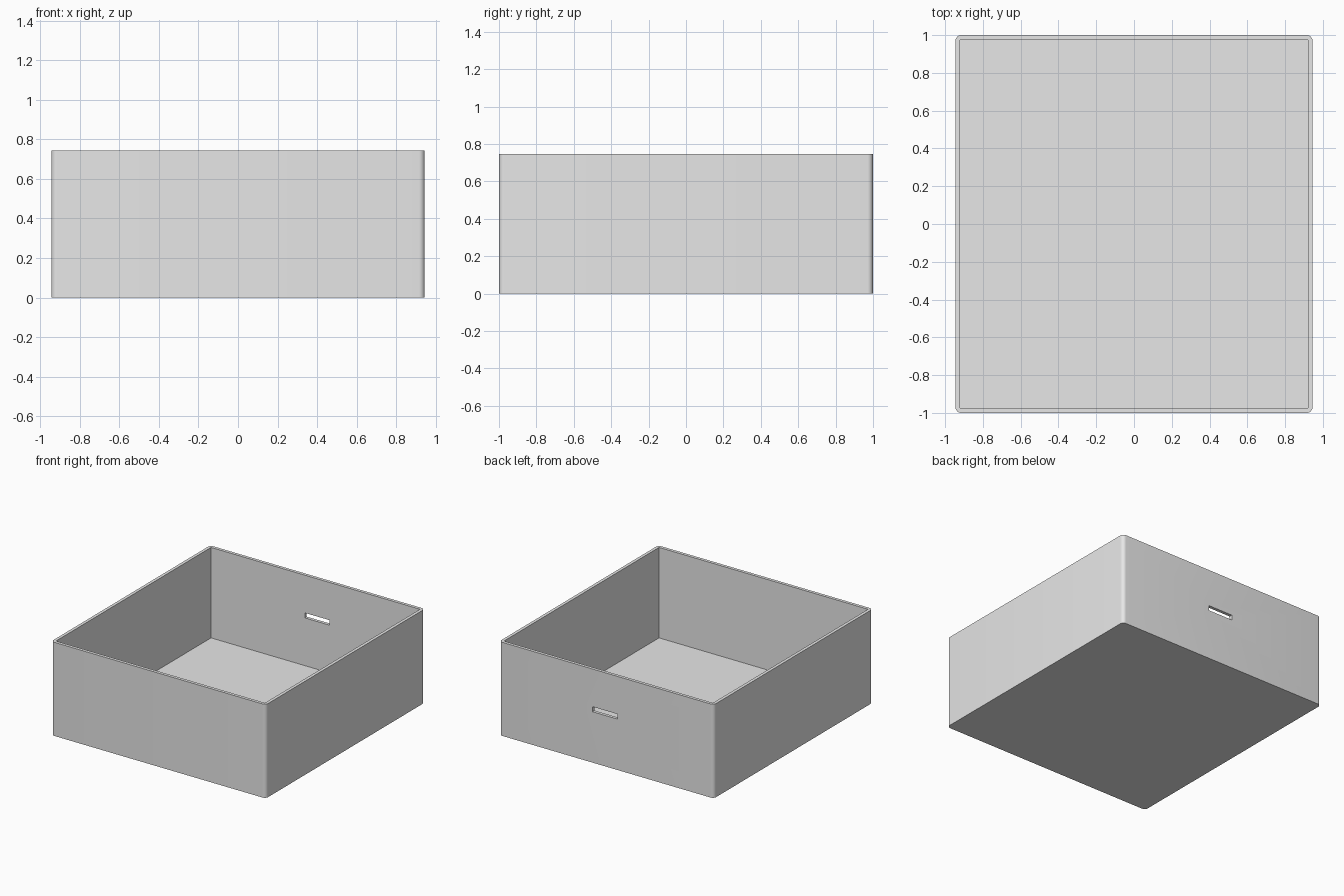
import bpy
import bmesh
from mathutils import Matrix, Vector

cube = bpy.data.objects.get("Cube")
if cube:
    bpy.data.objects.remove(cube, do_unlink=True)

WIDTH, DEPTH, HEIGHT = 1.89, 2.0, 0.745
WALL, RADIUS = 0.025, 0.03

grey = bpy.data.materials.new("plain_grey")
grey.use_nodes = True
grey.diffuse_color = (0.8, 0.8, 0.8, 1)
grey.node_tree.nodes["Principled BSDF"].inputs["Base Color"].default_value = grey.diffuse_color


def block(name, size, centre, corner_radius=0):
    """Box with optionally rounded vertical corners."""
    bm = bmesh.new()
    bmesh.ops.create_cube(bm, size=1, matrix=Matrix.Translation(centre) @ Matrix.Diagonal((*size, 1)))
    if corner_radius:
        upright = [e for e in bm.edges
                   if abs((e.verts[0].co - e.verts[1].co).normalized().z) > 0.9]
        bmesh.ops.bevel(bm, geom=upright, offset=corner_radius, segments=8,
                        profile=0.5, affect='EDGES')
    mesh = bpy.data.meshes.new(name)
    bm.to_mesh(mesh)
    bm.free()
    mesh.materials.append(grey)
    obj = bpy.data.objects.new(name, mesh)
    bpy.context.collection.objects.link(obj)
    return obj


def cut(target, cutter):
    """Subtract the cutter from the target, then discard it."""
    mod = target.modifiers.new("cut", 'BOOLEAN')
    mod.operation = 'DIFFERENCE'
    mod.solver = 'EXACT'
    mod.object = cutter
    bpy.context.view_layer.objects.active = target
    bpy.ops.object.modifier_apply(modifier=mod.name)
    bpy.data.objects.remove(cutter, do_unlink=True)


# Outer shell with rounded corners
box = block("open_box", (WIDTH, DEPTH, HEIGHT), Vector((0, 0, HEIGHT / 2)), RADIUS)

# Sharp-cornered cavity, open at the top
cut(box, block("cavity_cutter", (WIDTH - 2 * WALL, DEPTH - 2 * WALL, HEIGHT),
               Vector((0, 0, HEIGHT / 2 + WALL))))

# Narrow slot through the back wall
cut(box, block("slot_cutter", (0.22, 4 * WALL, 0.04), Vector((0.015, DEPTH / 2, 0.425))))

# Smooth rounded corners, crisp edges elsewhere
bpy.ops.object.select_all(action='DESELECT')
box.select_set(True)
bpy.context.view_layer.objects.active = box
bpy.ops.object.shade_smooth_by_angle()
